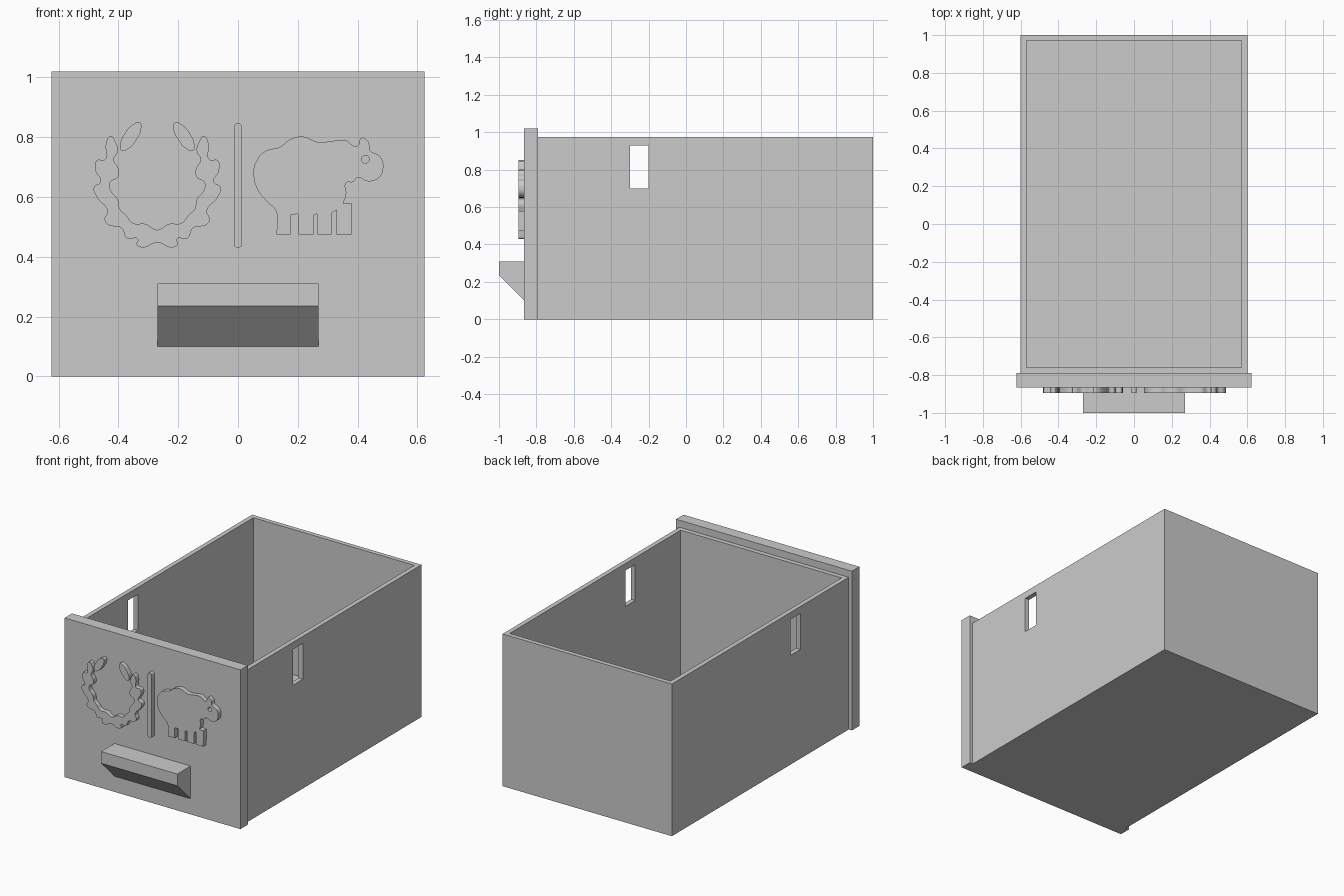
import bpy, bmesh
from math import sin, cos, pi, atan2

cube = bpy.data.objects.get("Cube")
if cube:
    bpy.data.objects.remove(cube)

grey = bpy.data.materials.new("light grey")
grey.use_nodes = True
COLOR = (0.6, 0.6, 0.6, 1)
grey.diffuse_color = COLOR
grey.node_tree.nodes["Principled BSDF"].inputs["Base Color"].default_value = COLOR

FRONT = -0.865        # outer face of the front panel


def finish(name, bm):
    bmesh.ops.recalc_face_normals(bm, faces=bm.faces)
    mesh = bpy.data.meshes.new(name)
    bm.to_mesh(mesh)
    bm.free()
    mesh.materials.append(grey)
    obj = bpy.data.objects.new(name, mesh)
    bpy.context.collection.objects.link(obj)
    return obj


def add_box(bm, x, y, z):
    """Box from (min, max) pairs; returns its vertices."""
    verts = bmesh.ops.create_cube(bm, size=1)["verts"]
    for v in verts:
        v.co = [lo + (c + 0.5) * (hi - lo) for c, (lo, hi) in zip(v.co, (x, y, z))]
    return verts


def activate(obj):
    bpy.ops.object.select_all(action="DESELECT")
    obj.select_set(True)
    bpy.context.view_layer.objects.active = obj


def relief(name, loops):
    """Raised ornament from closed loops of (x, z, sharp), in hundredths."""
    curve = bpy.data.curves.new(name, "CURVE")
    curve.dimensions = "2D"
    curve.fill_mode = "BOTH"
    curve.resolution_u = 6
    curve.extrude = 0.0165
    for loop in loops:
        spline = curve.splines.new("BEZIER")
        spline.use_cyclic_u = True
        spline.bezier_points.add(len(loop) - 1)
        for point, (x, z, sharp) in zip(spline.bezier_points, loop):
            point.co = (x / 100, z / 100, 0)
        for point, (x, z, sharp) in zip(spline.bezier_points, loop):
            kind = "VECTOR" if sharp else "AUTO"
            point.handle_left_type = point.handle_right_type = kind
    curve.materials.append(grey)
    obj = bpy.data.objects.new(name, curve)
    bpy.context.collection.objects.link(obj)
    obj.rotation_euler.x = pi / 2
    obj.location.y = FRONT - 0.0135
    activate(obj)
    bpy.ops.object.convert(target="MESH")
    bpy.ops.object.shade_smooth_by_angle()


def ellipse(cx, cz, a, b, tilt=0, count=8):
    loop = []
    for i in range(count):
        t = 2 * pi * i / count
        u, v = a * cos(t), b * sin(t)
        loop.append((cx + u * cos(tilt) - v * sin(tilt),
                     cz + u * sin(tilt) + v * cos(tilt), False))
    return loop


# Open drawer box, hollowed from the top
bm = bmesh.new()
add_box(bm, (-0.6, 0.6), (-0.79, 1), (0, 0.975))
top = max(bm.faces, key=lambda f: f.calc_center_median().z)
bmesh.ops.inset_region(bm, faces=[top], thickness=0.042)
inner = bmesh.ops.extrude_face_region(bm, geom=[top])
bmesh.ops.delete(bm, geom=[top], context="FACES_ONLY") if top.is_valid else None
for v in inner["geom"]:
    if isinstance(v, bmesh.types.BMVert):
        v.co.z = 0.045
drawer = finish("drawer_box", bm)

# Slot through both side walls
bm = bmesh.new()
add_box(bm, (-0.8, 0.8), (-0.3, -0.2), (0.7, 0.93))
cutter = finish("slot_cutter", bm)
cutter.hide_render = True
cut = drawer.modifiers.new("side slots", "BOOLEAN")
cut.operation = "DIFFERENCE"
cut.solver = "EXACT"
cut.object = cutter
activate(drawer)
bpy.ops.object.modifier_apply(modifier=cut.name)
bpy.data.objects.remove(cutter)

# Front panel, slightly larger than the box
bm = bmesh.new()
add_box(bm, (-0.623, 0.623), (FRONT, -0.79), (0, 1.02))
finish("front_panel", bm)

# Wedge handle with a sloped underside
bm = bmesh.new()
profile = [(FRONT, 0.31), (-1, 0.31), (-1, 0.235), (FRONT, 0.1)]
face = bm.faces.new([bm.verts.new((-0.27, y, z)) for y, z in profile])
side = bmesh.ops.extrude_face_region(bm, geom=[face])
for v in side["geom"]:
    if isinstance(v, bmesh.types.BMVert):
        v.co.x = 0.27
finish("handle", bm)

# Wreath: half outline mirrored about its centre
half = [(0, 44.8), (4.8, 43.1), (6.9, 44.1), (6.5, 45.8), (10.2, 46.2), (11.9, 49.5),
        (16.6, 50.8), (17.6, 52.5), (16.6, 55.2), (20.2, 59.9), (21.2, 63.2),
        (18.9, 65.2), (20.6, 68.6), (20.2, 72.2), (17.4, 72.6), (17.2, 77.6),
        (15.6, 80.3), (14, 78.5), (13.2, 75.3), (14.5, 72.6), (12.9, 69.2),
        (13.2, 66.6), (15.7, 64.9), (15.7, 62.5), (13.2, 59.2), (12.5, 55.9),
        (10.5, 54), (8, 51.2), (4, 51), (0, 49)]
CENTRE = -27
outline = [(CENTRE - d, z, False) for d, z in half]
outline += [(CENTRE + d, z, False) for d, z in half[-2:0:-1]]
relief("wreath", [outline])
for name, s in (("right", -1), ("left", 1)):
    relief(name + "_top_leaf",
           [ellipse(CENTRE + s * 8.9, 80.2, 5.6, 2.2, atan2(4.7, -s * 3.1))])

# Divider bar with round ends
relief("divider_bar", [[(-1.4, 44.4, True), (-1, 43.4, False), (0, 43, False),
                        (1, 43.4, False), (1.4, 44.4, True), (1.4, 83.2, True),
                        (1, 84.2, False), (0, 84.6, False), (-1, 84.2, False),
                        (-1.4, 83.2, True)]])

# Sheep: straight legs, rounded body and head, eye hole
legs = [(12.9, 47.5), (17.6, 47.5), (17.6, 54), (20, 54.3), (20.2, 47.5), (25.2, 47.5),
        (25.2, 54), (26.4, 54.3), (26.6, 47.5), (31.3, 47.5), (31.5, 54.8), (33, 55.7),
        (33, 47.5), (38, 47.5), (38.2, 57.8), (35.2, 57.8)]
body = [(36.2, 61), (36.2, 64.7), (38.4, 65), (40, 66.5), (43.5, 65.2), (47.2, 66.5),
        (48.6, 69.9), (47.6, 73.5), (44.2, 75.6), (43.6, 78.4), (41.4, 79.8),
        (39.8, 77), (35.8, 79), (31, 78.6), (27, 78.3), (21.5, 80.2), (17, 79),
        (14.2, 76.8), (8.9, 75.2), (5.9, 71.5), (5.2, 67.5), (6.5, 62.5),
        (9.9, 58.2), (12.6, 55.5)]
sheep = [(x, z, True) for x, z in legs] + [(x, z, False) for x, z in body]
relief("sheep", [sheep, ellipse(42.6, 72.6, 1.3, 1.3)])
